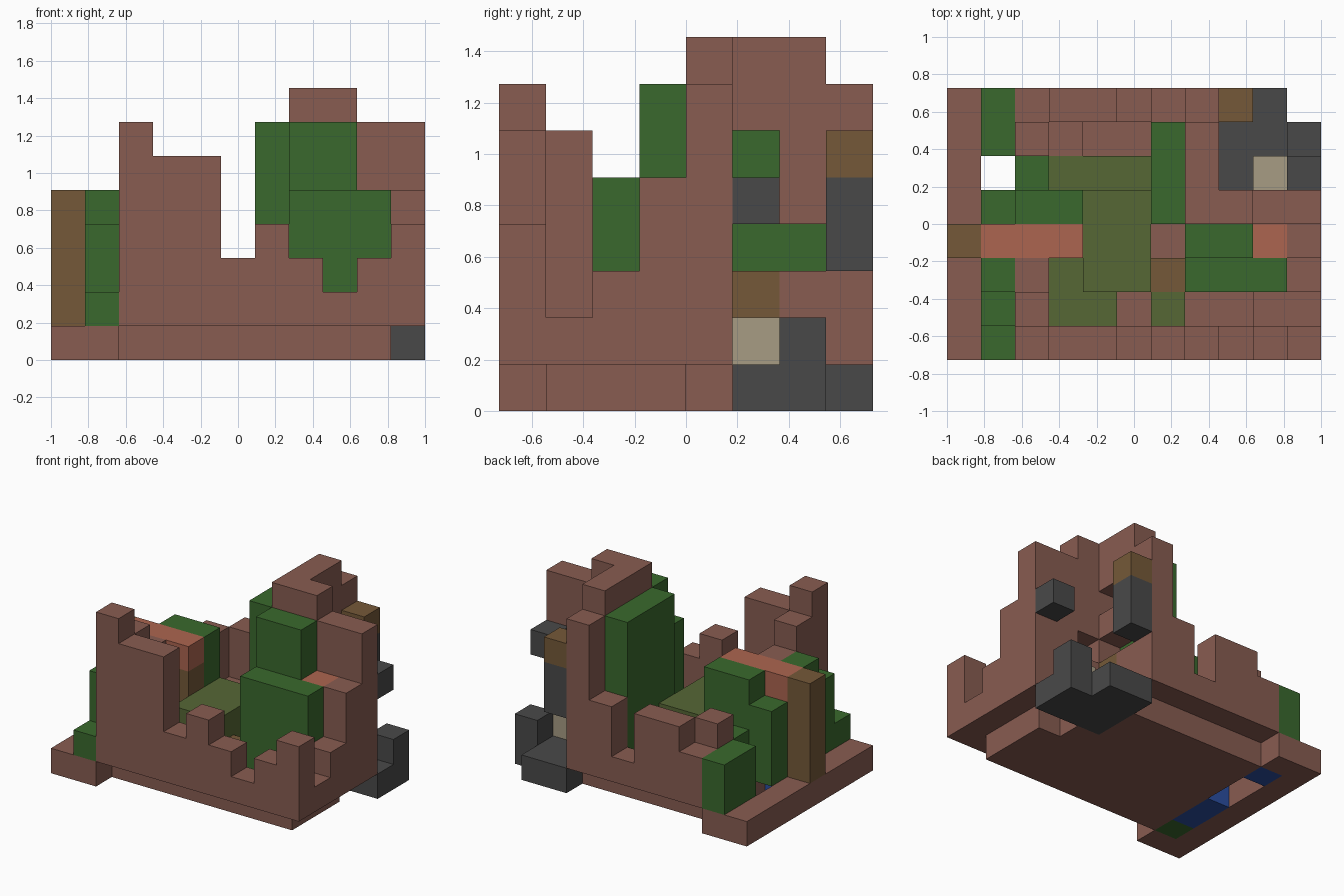
import bpy
import bmesh
from mathutils import Vector

old = bpy.data.objects.get("Cube")
if old:
    bpy.data.objects.remove(old, do_unlink=True)

UNIT = 2 / 11
ORIGIN = Vector((-1, -4 * UNIT, 0))


def linear(value):
    value /= 255
    return value / 12.92 if value < 0.04045 else ((value + 0.055) / 1.055) ** 2.4


def material(name, red, green, blue):
    mat = bpy.data.materials.new(name)
    mat.use_nodes = True
    colour = (linear(red), linear(green), linear(blue), 1)
    mat.diffuse_color = colour
    bsdf = next(n for n in mat.node_tree.nodes if n.type == "BSDF_PRINCIPLED")
    bsdf.inputs["Base Color"].default_value = colour
    return mat


brick = material("brick_brown", 136, 92, 81)
leaf = material("leaf_green", 58, 105, 45)
wood = material("wood_brown", 117, 89, 56)
moss = material("moss_olive", 86, 103, 53)
clay = material("clay_orange", 172, 101, 80)
rock = material("rock_grey", 73, 73, 73)
sand = material("sand_beige", 167, 156, 132)
water = material("water_blue", 42, 78, 160)

cells = {}    # grid cell -> part name
colours = {}  # part name -> material


def fill(part, mat, x0, x1, y0, y1, z0, z1):
    """Fill a box of grid cells; later parts replace earlier ones."""
    colours[part] = mat
    for x in range(x0, x1):
        for y in range(y0, y1):
            for z in range(z0, z1):
                cells[x, y, z] = part


def carve(x0, x1, y0, y1, z0, z1):
    for cell in list(cells):
        if all(a <= c < b for c, a, b in zip(cell, (x0, y0, z0), (x1, y1, z1))):
            del cells[cell]


# Foundation and the edging path on the low side
fill("foundation", brick, 2, 10, 1, 4, 0, 1)
fill("foundation", brick, 2, 9, 4, 5, 0, 1)
fill("foundation", brick, 2, 8, 5, 7, 0, 1)
fill("edging_path", brick, 0, 1, 0, 8, 0, 1)
for end in (0, 7):
    fill("edging_path", brick, 1, 2, end, end + 1, 0, 1)

# Channel of water beside the path
fill("water_channel", water, 1, 2, 2, 4, 0, 1)
fill("water_channel", water, 1, 2, 6, 7, 0, 1)

# Stepped front, back and side walls
for i, top in enumerate((7, 6, 6, 3, 4, 3, 2, 3, 4)):
    fill("front_wall", brick, i + 2, i + 3, 0, 1, 1, top)
for i, top in enumerate((3, 4, 4, 2, 4, 7)):
    fill("back_wall", brick, i + 2, i + 3, 7, 8, 1, top)
for i, top in enumerate((2, 3, 5, 7)):
    fill("left_wall", brick, 10, 11, i + 1, i + 2, 1, top)
fill("left_wall", brick, 9, 10, 1, 2, 1, 2)
fill("right_wall", brick, 2, 3, 1, 2, 1, 6)
fill("right_wall", brick, 2, 3, 2, 3, 1, 5)
fill("right_wall", brick, 2, 3, 6, 7, 1, 4)
fill("inner_step", brick, 3, 4, 6, 7, 1, 2)

# Tall tower with window openings
fill("tower", brick, 7, 9, 4, 5, 1, 8)
fill("tower", brick, 7, 8, 5, 7, 1, 8)
fill("tower", brick, 9, 10, 4, 5, 1, 7)
carve(7, 8, 5, 7, 3, 4)
carve(7, 8, 5, 6, 5, 6)
carve(8, 9, 4, 5, 3, 4)
fill("tower_sill", wood, 7, 8, 5, 6, 2, 3)

# Mossy inner ground
fill("moss_mound", moss, 4, 6, 2, 5, 1, 3)
fill("moss_ledge", moss, 3, 6, 5, 6, 1, 2)
fill("moss_ledge", moss, 3, 4, 1, 3, 1, 2)
fill("moss_ledge", moss, 4, 5, 1, 2, 1, 2)
fill("moss_ledge", moss, 6, 7, 1, 2, 1, 2)
fill("ground_plank", wood, 6, 7, 2, 3, 1, 2)

# Timber beam with clay top
fill("timber_post", wood, 0, 1, 3, 4, 1, 5)
fill("timber_beam", wood, 1, 4, 3, 4, 1, 4)
fill("clay_ridge", clay, 1, 4, 3, 4, 4, 5)
fill("tower_post", wood, 9, 10, 3, 4, 1, 4)
fill("clay_cap", clay, 9, 10, 3, 4, 4, 5)

# Hedges climbing outside the right wall
for y, bottom, top in ((0, 1, 2), (1, 0, 4), (2, 1, 5), (4, 1, 4), (6, 1, 3), (7, 1, 3)):
    fill("outer_hedge", leaf, 1, 2, y, y + 1, bottom, top)
fill("inner_hedge", leaf, 2, 4, 4, 5, 1, 5)
fill("inner_hedge", leaf, 2, 3, 5, 6, 1, 3)

# Foliage around the tower
fill("front_foliage", leaf, 7, 10, 2, 3, 1, 5)
fill("tower_foliage", leaf, 7, 9, 3, 4, 1, 7)
fill("side_foliage", leaf, 6, 7, 4, 7, 1, 7)

# Rocks at the back corner
fill("rock_base", rock, 8, 10, 5, 8, 0, 1)
fill("rock_base", rock, 10, 11, 5, 7, 0, 1)
fill("rock_base", rock, 10, 11, 6, 7, 1, 2)
fill("sand_block", sand, 9, 10, 5, 6, 1, 2)
fill("hanging_rock", rock, 10, 11, 5, 6, 4, 5)
fill("rock_column", rock, 8, 9, 7, 8, 3, 5)
fill("column_cap", wood, 8, 9, 7, 8, 5, 6)


def build(part):
    """Make one object from the exposed sides of a part's cells."""
    bm = bmesh.new()
    for cell in (c for c, owner in cells.items() if owner == part):
        for axis in range(3):
            for side in (0, 1):
                step = [0, 0, 0]
                step[axis] = 2 * side - 1
                if tuple(c + s for c, s in zip(cell, step)) in cells:
                    continue
                corners = []
                for u, v in ((0, 0), (1, 0), (1, 1), (0, 1)):
                    p = list(cell)
                    p[axis] += side
                    p[(axis + 1) % 3] += u
                    p[(axis + 2) % 3] += v
                    corners.append(bm.verts.new(ORIGIN + Vector(p) * UNIT))
                bm.faces.new(corners if side else corners[::-1])
    bmesh.ops.remove_doubles(bm, verts=bm.verts[:], dist=0.001)
    bmesh.ops.dissolve_limit(bm, angle_limit=0.01, verts=bm.verts[:], edges=bm.edges[:])
    mesh = bpy.data.meshes.new(part)
    bm.to_mesh(mesh)
    bm.free()
    mesh.materials.append(colours[part])
    bpy.context.collection.objects.link(bpy.data.objects.new(part, mesh))


for part in colours:
    build(part)
